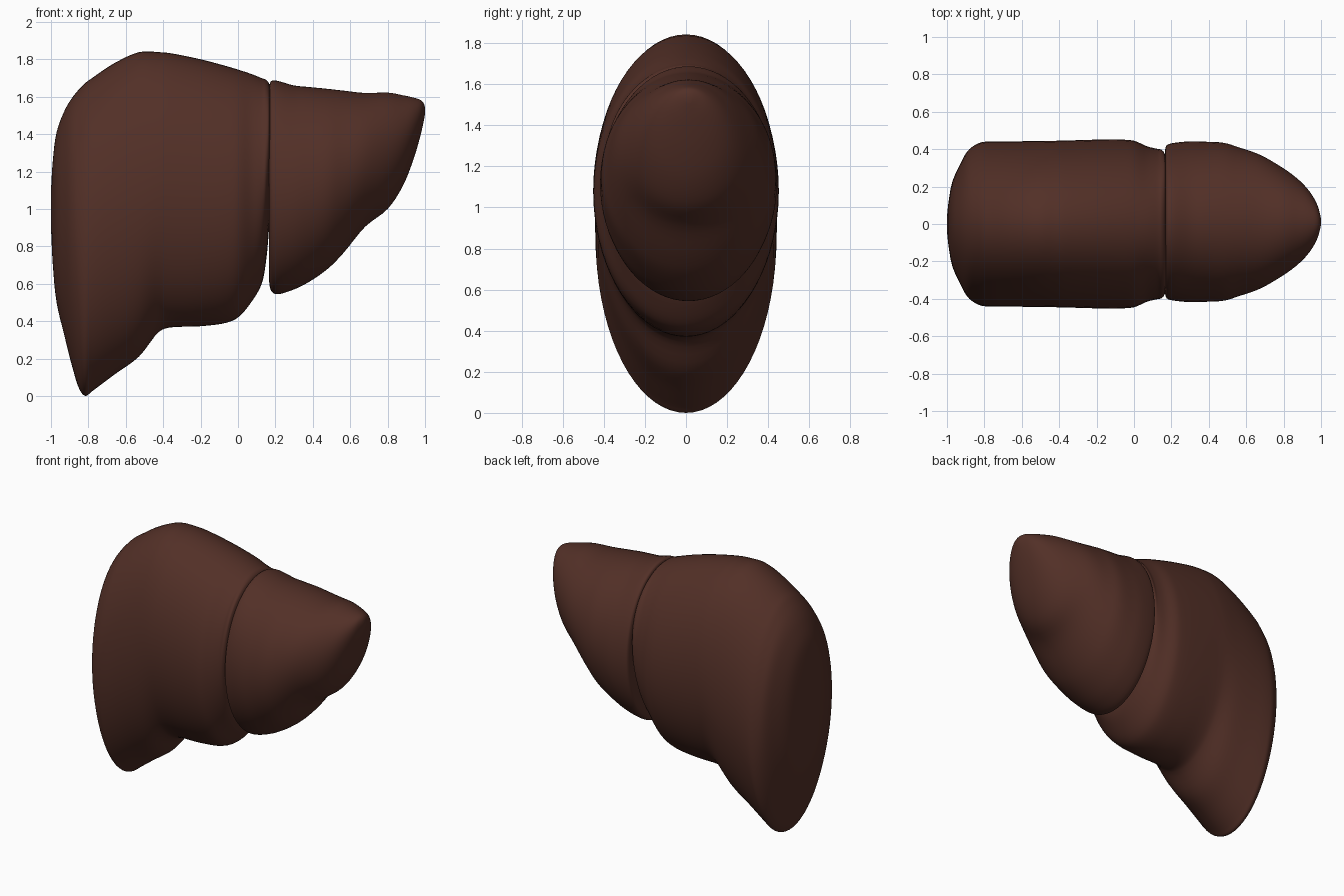
import bpy, bmesh, math
from mathutils import Vector

if "Cube" in bpy.data.objects:
    bpy.data.objects.remove(bpy.data.objects["Cube"])

SIDES = 72
STEPS = 4

liver = bpy.data.materials.new("liver brown")
liver.diffuse_color = (0.085, 0.029, 0.020, 1)
liver.use_nodes = True
liver.node_tree.nodes["Principled BSDF"].inputs["Base Color"].default_value = liver.diffuse_color


def spline(p0, p1, p2, p3, t):
    """Point between p1 and p2 on a smooth curve, tangents scaled by spacing in the table."""
    def knot(a, b):
        return max((b - a).length, 1e-4) ** 0.5
    t1 = knot(p0, p1)
    t2 = t1 + knot(p1, p2)
    t3 = t2 + knot(p2, p3)
    u = t1 + (t2 - t1) * t
    a1 = p0 * ((t1 - u) / t1) + p1 * (u / t1)
    a2 = p1 * ((t2 - u) / (t2 - t1)) + p2 * ((u - t1) / (t2 - t1))
    a3 = p2 * ((t3 - u) / (t3 - t2)) + p3 * ((u - t2) / (t3 - t2))
    b1 = a1 * ((t2 - u) / t2) + a2 * (u / t2)
    b2 = a2 * ((t3 - u) / (t3 - t1)) + a3 * ((u - t1) / (t3 - t1))
    return b1 * ((t2 - u) / (t2 - t1)) + b2 * ((u - t1) / (t2 - t1))


def lobe(name, table, shift=0.0):
    """Loft ellipses along x; each row is x, bottom z, top z, half width."""
    rows = [Vector(r) for r in table]
    pts = [rows[0] * 2 - rows[1]] + rows + [rows[-1] * 2 - rows[-2]]
    path = []
    for i in range(1, len(pts) - 2):
        path += [spline(*pts[i - 1:i + 3], k / STEPS) for k in range(STEPS)]
    path.append(rows[-1])
    bm = bmesh.new()
    rings = []
    for x, lo, hi, w in path:
        ring = []
        for k in range(SIDES):
            a = 2 * math.pi * k / SIDES
            ring.append(bm.verts.new((x, shift + w * math.cos(a),
                                      (lo + hi) / 2 + (hi - lo) / 2 * math.sin(a))))
        rings.append(ring)
    for r, s in zip(rings, rings[1:]):
        for k in range(SIDES):
            n = (k + 1) % SIDES
            bm.faces.new((r[k], r[n], s[n], s[k]))
    bm.faces.new(rings[0])
    bm.faces.new(rings[-1])
    bmesh.ops.recalc_face_normals(bm, faces=bm.faces)
    for f in bm.faces:
        f.smooth = True
    mesh = bpy.data.meshes.new(name)
    bm.to_mesh(mesh)
    bm.free()
    mesh.materials.append(liver)
    ob = bpy.data.objects.new(name, mesh)
    bpy.context.collection.objects.link(ob)
    return ob


# Large lobe with the pointed lower tip
lobe("large_lobe", [
    (-1.0, 0.90, 1.10, 0.04), (-0.99, 0.70, 1.26, 0.13), (-0.97, 0.50, 1.41, 0.23),
    (-0.93, 0.33, 1.52, 0.32), (-0.89, 0.17, 1.59, 0.39), (-0.845, 0.03, 1.645, 0.425),
    (-0.815, 0.0, 1.675, 0.437), (-0.78, 0.025, 1.70, 0.441), (-0.66, 0.115, 1.78, 0.442),
    (-0.53, 0.21, 1.838, 0.443), (-0.42, 0.345, 1.838, 0.445), (-0.37, 0.365, 1.834, 0.446),
    (-0.20, 0.373, 1.80, 0.451), (-0.06, 0.392, 1.763, 0.451), (0.0, 0.42, 1.745, 0.445),
    (0.07, 0.50, 1.722, 0.415), (0.125, 0.595, 1.70, 0.402), (0.15, 0.72, 1.69, 0.395),
    (0.17, 0.95, 1.66, 0.35), (0.19, 1.2, 1.55, 0.15)])

# Small tapering lobe behind the fissure
lobe("small_lobe", [
    (0.165, 0.64, 1.63, 0.37), (0.17, 0.585, 1.67, 0.40), (0.18, 0.558, 1.685, 0.413),
    (0.205, 0.544, 1.686, 0.42), (0.30, 0.57, 1.66, 0.43), (0.38, 0.61, 1.652, 0.428),
    (0.48, 0.68, 1.642, 0.422), (0.56, 0.76, 1.633, 0.398), (0.68, 0.905, 1.620, 0.355),
    (0.80, 1.0, 1.622, 0.285), (0.88, 1.12, 1.608, 0.225), (0.94, 1.27, 1.595, 0.16),
    (0.98, 1.41, 1.58, 0.09), (0.995, 1.48, 1.56, 0.04), (1.0, 1.51, 1.54, 0.015)], shift=0.012)
